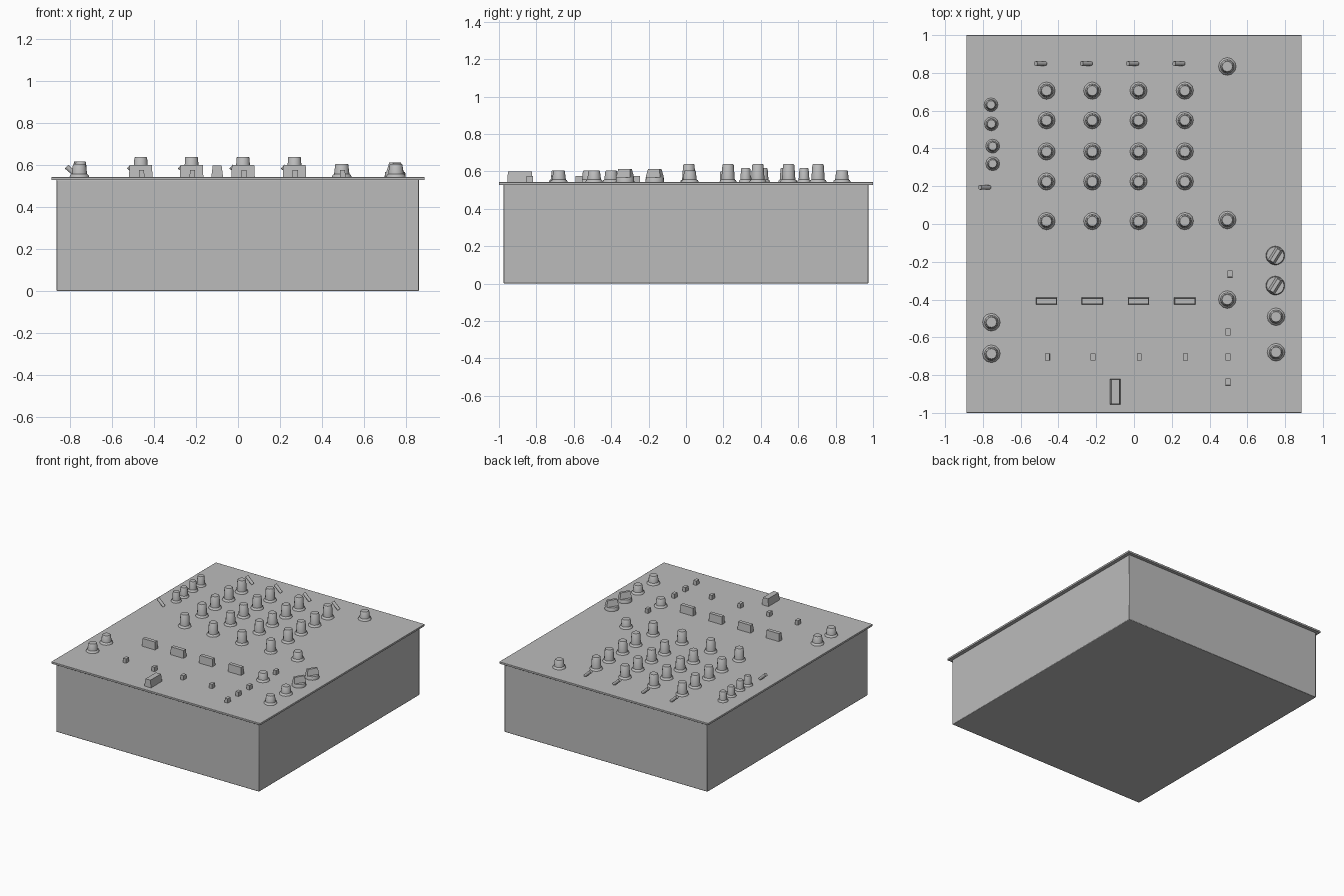
import bpy
import bmesh
import math
from mathutils import Matrix, Vector

cube = bpy.data.objects.get("Cube")
if cube:
    bpy.data.objects.remove(cube, do_unlink=True)

# Single flat colour
grey = bpy.data.materials.new("plain grey")
grey.use_nodes = True
COLOUR = (0.5, 0.5, 0.5, 1)
grey.diffuse_color = COLOUR
grey.node_tree.nodes["Principled BSDF"].inputs["Base Color"].default_value = COLOUR

TOP = 0.542  # height of the panel surface


def finish(name, bm, location=(0, 0, 0), bevel=0.0):
    bmesh.ops.recalc_face_normals(bm, faces=bm.faces)
    mesh = bpy.data.meshes.new(name)
    bm.to_mesh(mesh)
    bm.free()
    mesh.materials.append(grey)
    obj = bpy.data.objects.new(name, mesh)
    obj.location = location
    bpy.context.collection.objects.link(obj)
    if bevel:
        mod = obj.modifiers.new("soft edges", 'BEVEL')
        mod.width = bevel
        mod.segments = 2
    bpy.ops.object.select_all(action='DESELECT')
    obj.select_set(True)
    bpy.context.view_layer.objects.active = obj
    bpy.ops.object.shade_smooth_by_angle(angle=math.radians(40))
    return obj


def block(name, location, size, taper=(1, 1), bevel=0.0):
    """Box standing on location, its top scaled by taper."""
    bm = bmesh.new()
    bmesh.ops.create_cube(bm, size=1)
    for v in bm.verts:
        up = v.co.z > 0
        v.co.x *= size[0] * (taper[0] if up else 1)
        v.co.y *= size[1] * (taper[1] if up else 1)
        v.co.z = size[2] if up else 0
    return finish(name, bm, location, bevel)


def turned(name, x, y, profile, sides=12):
    """Solid of revolution from (radius, height) pairs."""
    bm = bmesh.new()
    rings = []
    for r, z in profile:
        rings.append([bm.verts.new((r * math.cos(a), r * math.sin(a), z))
                      for a in (math.tau * i / sides for i in range(sides))])
    for low, high in zip(rings, rings[1:]):
        for i in range(sides):
            j = (i + 1) % sides
            bm.faces.new((low[i], low[j], high[j], high[i]))
    bm.faces.new(rings[0])
    bm.faces.new(rings[-1])
    return finish(name, bm, (x, y, TOP))


def knob(name, x, y, radius, height):
    turned(name, x, y, [(radius, 0), (radius * 0.92, 0.01), (radius * 0.78, 0.014),
                        (radius * 0.66, height - 0.004), (radius * 0.58, height)])


def toggle(name, x, y):
    """Slim lever leaning to the model's right."""
    bm = bmesh.new()
    axis = Vector((-0.052, 0, 0.048))
    turn = Vector((0, 0, 1)).rotation_difference(axis).to_matrix().to_4x4()
    bmesh.ops.create_cone(bm, cap_ends=True, segments=10, radius1=0.011, radius2=0.013,
                          depth=axis.length, matrix=turn)
    finish(name, bm, (x, y, TOP + 0.026))


def rotary(name, x, y):
    """Round base with a slanted wedge grip."""
    turned(name + "_base", x, y, [(0.05, 0), (0.048, 0.022), (0.046, 0.025)], 20)
    grip = block(name + "_grip", (x, y, TOP + 0.024), (0.09, 0.042, 0.046), (0.82, 0.45))
    grip.rotation_euler.z = math.radians(58)


# Case and panel
block("case", (-0.002, 0, 0), (1.726, 1.95, 0.53), bevel=0.004)
block("panel", (0, 0, 0.527), (1.776, 2.0, TOP - 0.527), bevel=0.002)

# Four channel strips
for n, x in enumerate((-0.463, -0.221, 0.024, 0.269), 1):
    for row, y in enumerate((0.706, 0.549, 0.384, 0.225, 0.015), 1):
        knob(f"channel_{n}_knob_{row}", x, y, 0.046, 0.096)
    toggle(f"channel_{n}_toggle", x - 0.031, 0.849)
    block(f"channel_{n}_fader", (x, -0.408, TOP), (0.112, 0.038, 0.058), (0.95, 0.75))
    block(f"channel_{n}_button", (x + 0.004, -0.704, TOP), (0.026, 0.037, 0.033), (0.95, 0.95))

# Master column
for n, y in enumerate((0.834, 0.021, -0.4), 1):
    knob(f"master_knob_{n}", 0.494, y, 0.047, 0.063)
for n, y in enumerate((-0.264, -0.572, -0.704, -0.836), 1):
    block(f"master_button_{n}", (0.508 if n == 1 else 0.498, y, TOP),
          (0.026, 0.037, 0.033), (0.95, 0.95))

# Outer knobs and rotary selectors
for n, (x, y) in enumerate(((0.752, -0.491), (0.752, -0.679),
                            (-0.755, -0.52), (-0.755, -0.687)), 1):
    knob(f"outer_knob_{n}", x, y, 0.047, 0.063)
for n, y in enumerate((-0.167, -0.326), 1):
    rotary(f"selector_{n}", 0.748, y)

# Microphone section
for n, (x, y) in enumerate(((-0.757, 0.631), (-0.755, 0.53),
                            (-0.748, 0.412), (-0.748, 0.319)), 1):
    knob(f"microphone_knob_{n}", x, y, 0.037, 0.075)
toggle("microphone_toggle", -0.79, 0.194)

# Cross fader
block("cross_fader", (-0.099, -0.888, TOP), (0.056, 0.135, 0.056), (0.75, 0.95))
